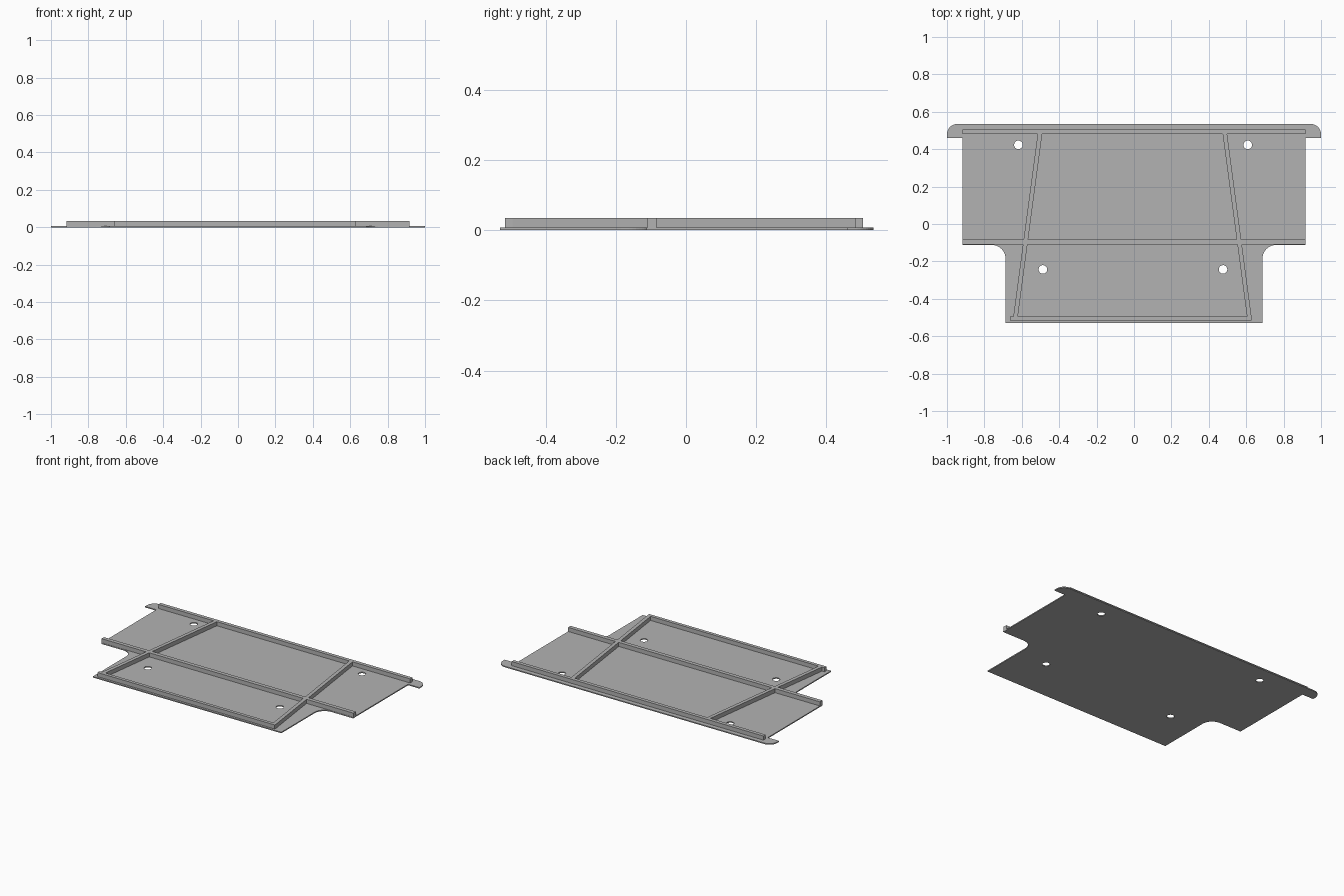
import bpy
import bmesh
import math

if "Cube" in bpy.data.objects:
    bpy.data.objects.remove(bpy.data.objects["Cube"], do_unlink=True)

PLATE_TOP = 0.007
RIB_TOP = 0.034

grey = bpy.data.materials.new("matte grey")
grey.use_nodes = True
colour = (0.45, 0.45, 0.45, 1)
grey.diffuse_color = colour
grey.node_tree.nodes["Principled BSDF"].inputs["Base Color"].default_value = colour


def arc(cx, cy, r, start, end, steps=10):
    angles = [math.radians(start + (end - start) * i / steps) for i in range(steps + 1)]
    return [(cx + r * math.cos(a), cy + r * math.sin(a)) for a in angles]


def plate(name, loops, height):
    """Flat plate from an outline followed by hole loops."""
    curve = bpy.data.curves.new(name, "CURVE")
    curve.dimensions = "2D"
    curve.fill_mode = "BOTH"
    curve.extrude = height / 2
    for loop in loops:
        spline = curve.splines.new("POLY")
        spline.points.add(len(loop) - 1)
        for point, (x, y) in zip(spline.points, loop):
            point.co = (x, y, 0, 1)
        spline.use_cyclic_u = True
    temp = bpy.data.objects.new(name + " outline", curve)
    bpy.context.collection.objects.link(temp)
    bpy.context.view_layer.update()
    graph = bpy.context.evaluated_depsgraph_get()
    mesh = bpy.data.meshes.new_from_object(temp.evaluated_get(graph))
    bpy.data.objects.remove(temp, do_unlink=True)
    bm = bmesh.new()
    bm.from_mesh(mesh)
    bmesh.ops.translate(bm, verts=bm.verts, vec=(0, 0, height / 2))
    bmesh.ops.remove_doubles(bm, verts=bm.verts, dist=0.0001)
    bmesh.ops.recalc_face_normals(bm, faces=bm.faces)
    for face in bm.faces:
        face.smooth = False
    bm.to_mesh(mesh)
    bm.free()
    finish(name, mesh)


def rib(name, corners):
    """Upright bar standing on the plate, from its four plan corners."""
    mesh = bpy.data.meshes.new(name)
    bm = bmesh.new()
    base = bm.faces.new([bm.verts.new((x, y, PLATE_TOP)) for x, y in corners])
    grown = bmesh.ops.extrude_face_region(bm, geom=[base], use_keep_orig=True)
    top = [v for v in grown["geom"] if isinstance(v, bmesh.types.BMVert)]
    bmesh.ops.translate(bm, verts=top, vec=(0, 0, RIB_TOP - PLATE_TOP))
    bmesh.ops.recalc_face_normals(bm, faces=bm.faces)
    bm.to_mesh(mesh)
    bm.free()
    finish(name, mesh)


def finish(name, mesh):
    mesh.materials.clear()
    mesh.materials.append(grey)
    bpy.context.collection.objects.link(bpy.data.objects.new(name, mesh))


def bar(name, x0, x1, y0, y1):
    rib(name, [(x0, y0), (x1, y0), (x1, y1), (x0, y1)])


# Base plate: half outline with notch fillet and rounded flange, then mirrored
half = [(0.687, -0.53)]
half += arc(0.76, -0.185, 0.073, 180, 90)
half += [(0.918, -0.112), (0.918, 0.46), (1, 0.46)]
half += arc(0.945, 0.48, 0.055, 0, 90)
outline = half + [(-x, y) for x, y in reversed(half)]
hole_centres = [(-0.618, 0.423), (0.608, 0.423), (-0.487, -0.243), (0.476, -0.243)]
holes = [arc(x, y, 0.023, 0, 345, 23) for x, y in hole_centres]
plate("base_plate", [outline] + holes, PLATE_TOP)

# Cross ribs
bar("back_rib", -0.918, 0.918, 0.481, 0.505)
bar("middle_rib", -0.918, 0.918, -0.11, -0.084)
bar("front_rib", -0.663, 0.629, -0.516, -0.494)

# Slanted ribs, in two pieces between the cross ribs
WIDTH = 0.024
for side, x_back, x_front in (("right", -0.503, -0.633), ("left", 0.486, 0.616)):
    def centre(y):
        return x_back + (x_front - x_back) * (0.481 - y) / 0.975

    for place, y0, y1 in (("back", -0.084, 0.481), ("front", -0.494, -0.11)):
        a, b, h = centre(y0), centre(y1), WIDTH / 2
        rib(f"{side}_{place}_slanted_rib", [(a - h, y0), (a + h, y0), (b + h, y1), (b - h, y1)])
